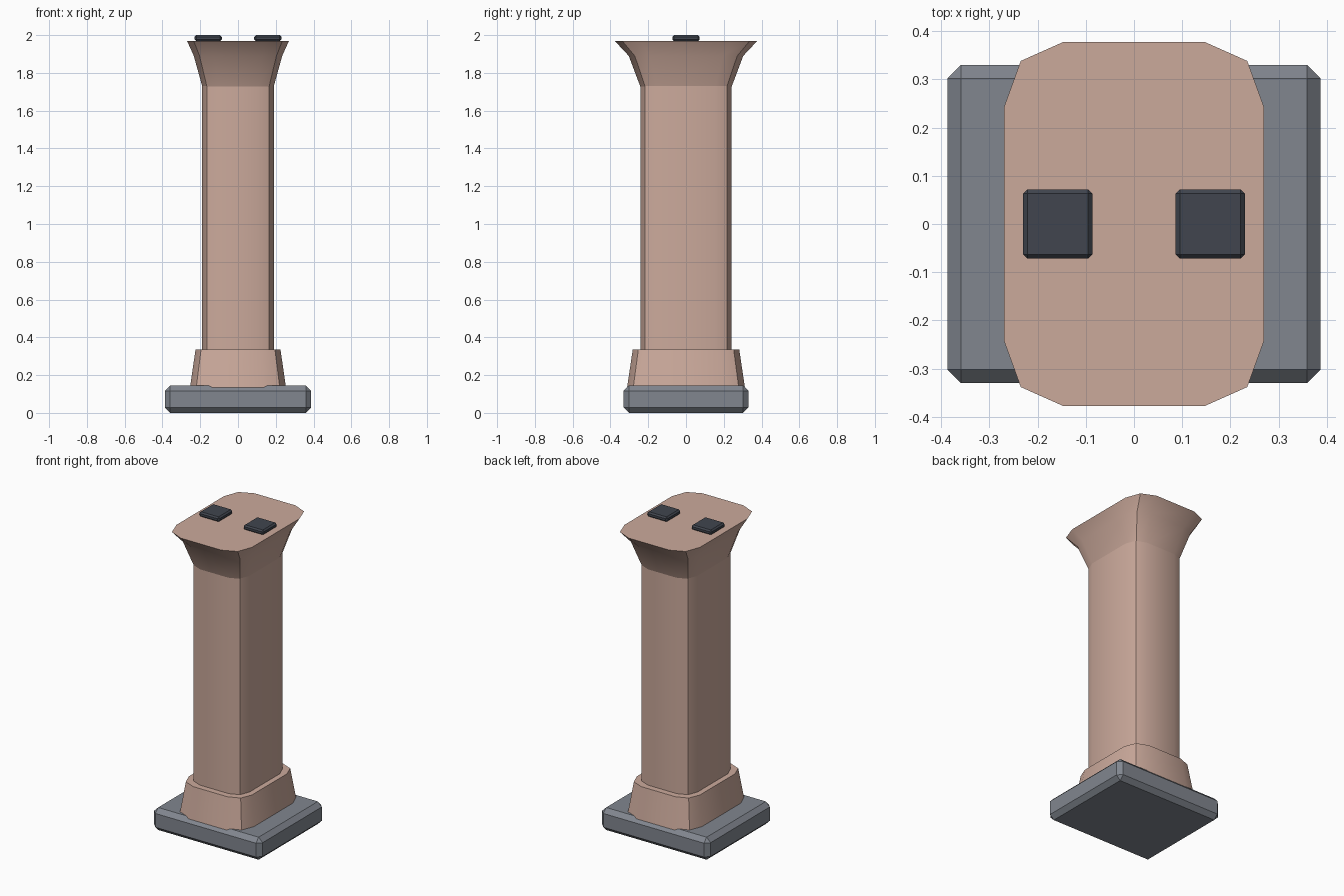
import bpy, bmesh, math

cube = bpy.data.objects.get("Cube")
if cube:
    bpy.data.objects.remove(cube, do_unlink=True)


def material(name, rgb):
    mat = bpy.data.materials.new(name)
    mat.use_nodes = True
    mat.diffuse_color = (*rgb, 1)
    mat.node_tree.nodes["Principled BSDF"].inputs["Base Color"].default_value = (*rgb, 1)
    return mat


clay = material("warm clay", (0.60, 0.40, 0.33))
slate = material("slate grey", (0.22, 0.24, 0.275))
charcoal = material("charcoal", (0.052, 0.06, 0.077))

# Rounded twelve-sided outline: one corner in unit size, mirrored to four
CORNER = [(1, 0.64), (0.87, 0.895), (0.54, 1)]


def outline(rx, ry):
    points = [(sx * x * rx, sy * y * ry) for sx in (1, -1) for sy in (1, -1) for x, y in CORNER]
    return sorted(points, key=lambda p: math.atan2(p[1] / ry, p[0] / rx))


def finish(bm, name, mat):
    mesh = bpy.data.meshes.new(name)
    bmesh.ops.recalc_face_normals(bm, faces=bm.faces)
    bm.to_mesh(mesh)
    bm.free()
    mesh.materials.append(mat)
    obj = bpy.data.objects.new(name, mesh)
    bpy.context.collection.objects.link(obj)
    return obj


def loft(name, sections, mat):
    """Skin a stack of (z, half width, half depth) outlines and cap the ends."""
    bm = bmesh.new()
    rings = [[bm.verts.new((x, y, z)) for x, y in outline(rx, ry)] for z, rx, ry in sections]
    for low, high in zip(rings, rings[1:]):
        for i in range(len(low)):
            j = (i + 1) % len(low)
            bm.faces.new((low[i], low[j], high[j], high[i]))
    bm.faces.new(rings[0])
    bm.faces.new(rings[-1])
    obj = finish(bm, name, mat)
    bpy.ops.object.select_all(action='DESELECT')
    obj.select_set(True)
    bpy.context.view_layer.objects.active = obj
    bpy.ops.object.shade_smooth_by_angle(angle=math.radians(35))


def chamfered_box(name, x, z0, z1, rx, ry, chamfer, mat):
    bm = bmesh.new()
    bmesh.ops.create_cube(bm, size=2)
    half = (z1 - z0) / 2
    bmesh.ops.scale(bm, vec=(rx, ry, half), verts=bm.verts)
    bmesh.ops.translate(bm, vec=(x, 0, z0 + half), verts=bm.verts)
    bmesh.ops.bevel(bm, geom=bm.edges[:], offset=chamfer, segments=1, affect='EDGES')
    finish(bm, name, mat)


# Foot slab
chamfered_box("base_slab", 0, 0, 0.145, 0.387, 0.33, 0.028, slate)

# Column: tapered collar, straight shaft, flared head
loft("collar", [(0.12, 0.256, 0.314), (0.335, 0.225, 0.282)], clay)
loft("shaft", [(0.30, 0.19, 0.242), (1.80, 0.19, 0.242)], clay)
loft("flared_head", [(1.72, 0.187, 0.239), (1.89, 0.234, 0.303), (1.97, 0.27, 0.378)], clay)

# Pads on the head
for side, x in (("left", 0.158), ("right", -0.158)):
    chamfered_box(side + "_pad", x, 1.968, 2.0, 0.072, 0.072, 0.009, charcoal)
